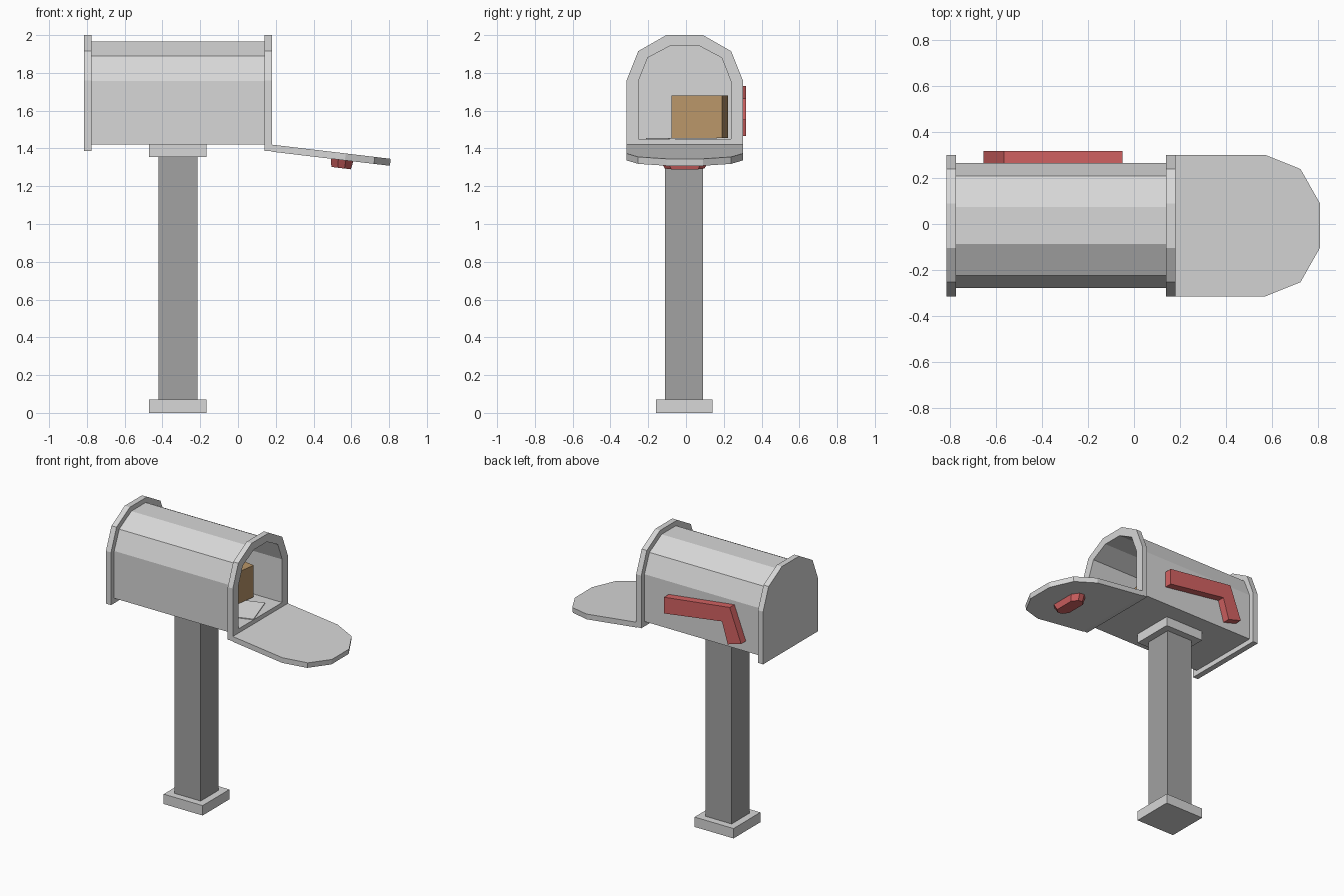
import bpy, bmesh, math
from mathutils import Vector, Matrix

if "Cube" in bpy.data.objects:
    bpy.data.objects.remove(bpy.data.objects["Cube"])


def material(name, rgb):
    m = bpy.data.materials.new(name)
    m.diffuse_color = (*rgb, 1)
    m.use_nodes = True
    m.node_tree.nodes["Principled BSDF"].inputs["Base Color"].default_value = m.diffuse_color
    return m


GREY = material("light_grey", (0.68, 0.68, 0.68))
DARK = material("post_grey", (0.36, 0.36, 0.36))
RED = material("red", (0.66, 0.125, 0.125))
BROWN = material("cardboard", (0.48, 0.30, 0.14))
WHITE = material("paper_white", (0.85, 0.85, 0.85))
CY = -0.007  # centre line in y


def finish(name, bm, mat):
    bmesh.ops.recalc_face_normals(bm, faces=bm.faces[:])
    me = bpy.data.meshes.new(name)
    bm.to_mesh(me)
    bm.free()
    me.materials.append(mat)
    ob = bpy.data.objects.new(name, me)
    bpy.context.collection.objects.link(ob)
    return ob


def prism(name, pts, a, b, place, mat, hole=None, end_pts=None):
    """Extrude a profile from depth a to b; an optional hole makes it a tube."""
    bm = bmesh.new()

    def loops(p, q):
        return ([bm.verts.new(place(u, v, a)) for u, v in p],
                [bm.verts.new(place(u, v, b)) for u, v in q])

    def walls(l0, l1):
        n = len(l0)
        for i in range(n):
            j = (i + 1) % n
            bm.faces.new((l0[i], l0[j], l1[j], l1[i]))

    o = loops(pts, end_pts or pts)
    walls(*o)
    if hole:
        h = loops(hole, hole)
        walls(*h)
        walls(o[0], h[0])
        walls(o[1], h[1])
    else:
        bm.faces.new(o[0])
        bm.faces.new(o[1])
    return finish(name, bm, mat)


def box(name, centre, size, mat, angle=0.0):
    bm = bmesh.new()
    bmesh.ops.create_cube(bm, size=1)
    bmesh.ops.scale(bm, vec=size, verts=bm.verts)
    bmesh.ops.transform(bm, verts=bm.verts, matrix=Matrix.Translation(centre)
                        @ Matrix.Rotation(angle, 4, 'Z'))
    return finish(name, bm, mat)


def arch(half):
    """Mirror a half outline (offset, height) into a closed arch."""
    return [(-u, v) for u, v in half] + [(u, v) for u, v in reversed(half)]


def along_x(u, v, d):
    return Vector((d, CY + u, v))


def along_y(u, v, d):
    return Vector((u, d, v))


# Post with base and top plates
box("post", (-0.318, -0.01, 0.715), (0.205, 0.2, 1.29), DARK)
box("post_base", (-0.318, -0.01, 0.035), (0.305, 0.3, 0.07), GREY)
box("post_top_plate", (-0.318, -0.01, 1.3885), (0.305, 0.3, 0.067), GREY)

# Hollow body, front ring and closed back
rim = arch([(0.308, 1.387), (0.308, 1.76), (0.246, 1.915), (0.097, 2.0)])
shell = arch([(0.272, 1.422), (0.272, 1.757), (0.216, 1.89), (0.08, 1.966)])
opening = arch([(0.245, 1.45), (0.245, 1.755), (0.196, 1.88), (0.073, 1.945)])
prism("body", shell, -0.775, 0.14, along_x, GREY, hole=opening)
prism("front_rim", rim, 0.14, 0.18, along_x, GREY, hole=opening)
prism("back_panel", rim, -0.815, -0.775, along_x, GREY)

# Open door, tilted slightly down
A = math.radians(6.8)


def on_door(u, v, d):
    return Vector((0.18 + u * math.cos(A) - d * math.sin(A), CY + v,
                   1.42 - u * math.sin(A) - d * math.cos(A)))


door = [(u, v) for v, u in arch([(0.308, 0), (0.308, 0.393), (0.246, 0.548), (0.097, 0.633)])]
prism("door", door, 0, 0.037, on_door, GREY)


# Door handle: tapered long octagon under the door
def octagon(cu, ru, rv, c):
    half = [(ru - c, rv), (ru, rv - c)]
    q = half + [(u, -v) for u, v in reversed(half)]
    return [(cu + u, v) for u, v in q] + [(cu - u, v) for u, v in reversed(q)]


prism("door_handle", octagon(0.378, 0.06, 0.13, 0.04), 0.036, 0.08, on_door, RED,
      end_pts=octagon(0.378, 0.052, 0.105, 0.034))

# Flag on the side
flag = [(-0.05, 1.665), (-0.565, 1.73), (-0.655, 1.495), (-0.55, 1.465),
        (-0.505, 1.615), (-0.05, 1.55)]
prism("flag", flag, 0.262, 0.318, along_y, RED)

# Parcel and letter inside
box("parcel", (-0.13, 0.072, 1.568), (0.2, 0.272, 0.225), BROWN, math.radians(-8.5))
box("letter", (-0.05, -0.025, 1.4525), (0.4, 0.26, 0.006), WHITE, math.radians(18.5))
